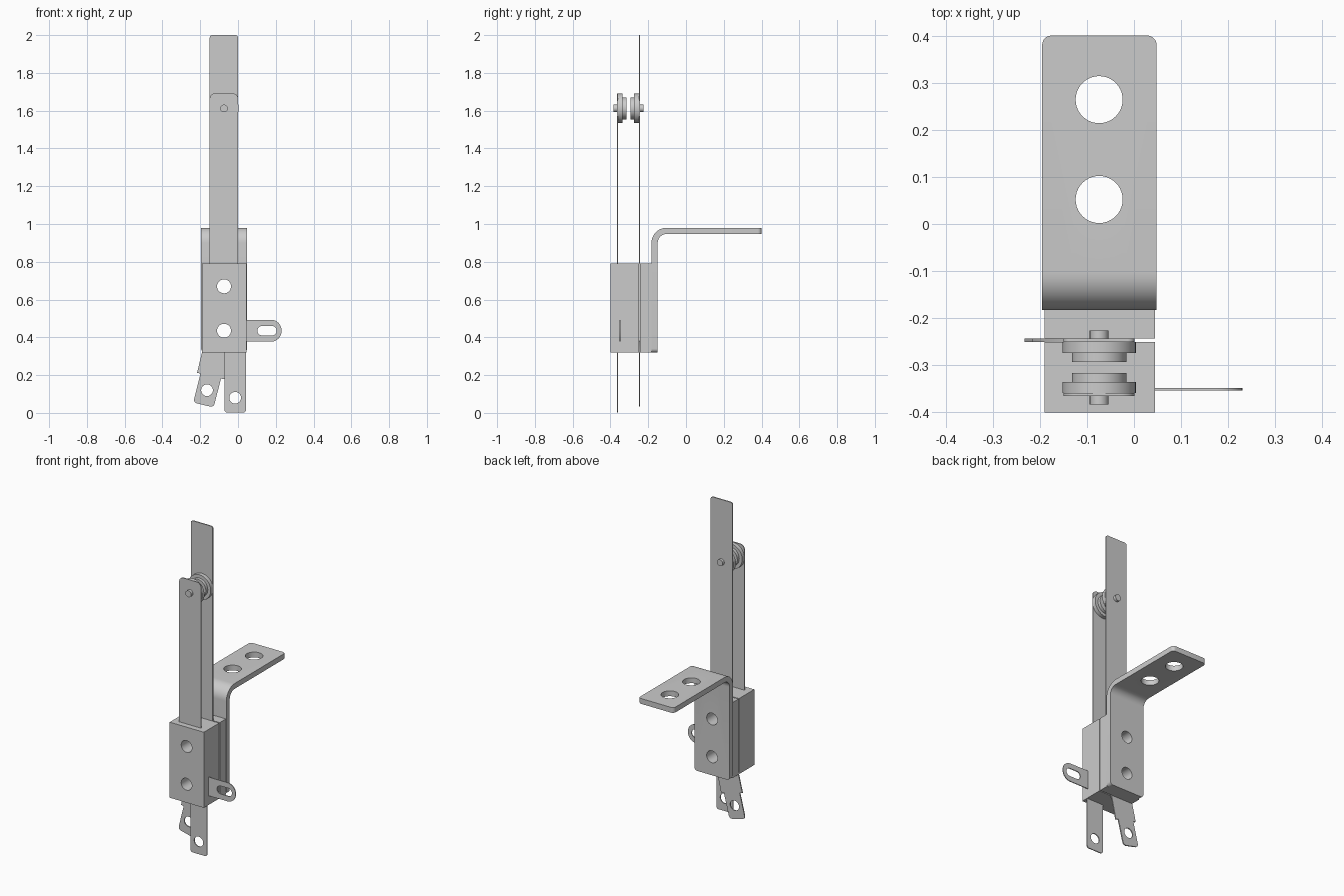
import bpy, bmesh, math
from mathutils import Vector

if "Cube" in bpy.data.objects:
    bpy.data.objects.remove(bpy.data.objects["Cube"])


def fillet(corners, n=8):
    """Outline from (x, z, radius) corners."""
    out = []
    for i, (x, z, r) in enumerate(corners):
        p = Vector((x, z))
        if r <= 0:
            out.append(p)
            continue
        a = (Vector(corners[i - 1][:2]) - p).normalized()
        b = (Vector(corners[(i + 1) % len(corners)][:2]) - p).normalized()
        half = a.angle(b) / 2
        c = p + (a + b).normalized() * r / math.sin(half)
        s = p + a * r / math.tan(half) - c
        e = p + b * r / math.tan(half) - c
        ang = s.angle_signed(e)
        for k in range(n + 1):
            t = -ang * k / n
            out.append(c + Vector((s.x * math.cos(t) - s.y * math.sin(t),
                                   s.x * math.sin(t) + s.y * math.cos(t))))
    return out


def circle(x, z, r, n=32):
    return [Vector((x + r * math.cos(2 * math.pi * k / n),
                    z + r * math.sin(2 * math.pi * k / n))) for k in range(n)]


def box(x0, x1, z0, z1, bottom=0, top=0):
    return fillet([(x0, z0, bottom), (x1, z0, bottom), (x1, z1, top), (x0, z1, top)])


def plate(name, outline, holes, y0, y1, edit=None):
    """Flat XZ shape with holes, thickened from y0 to y1."""
    bm = bmesh.new()
    for loop in [outline] + holes:
        vs = [bm.verts.new((p.x, y0, p.y)) for p in loop]
        for i, v in enumerate(vs):
            bm.edges.new((vs[i - 1], v))
    bmesh.ops.triangle_fill(bm, use_beauty=True, edges=bm.edges[:])
    res = bmesh.ops.extrude_face_region(bm, geom=bm.faces[:], use_keep_orig=True)
    moved = [g for g in res["geom"] if isinstance(g, bmesh.types.BMVert)]
    bmesh.ops.translate(bm, verts=moved, vec=(0, y1 - y0, 0))
    if edit:
        edit(bm)
    bmesh.ops.recalc_face_normals(bm, faces=bm.faces[:])
    mesh = bpy.data.meshes.new(name)
    bm.to_mesh(mesh)
    bm.free()
    ob = bpy.data.objects.new(name, mesh)
    bpy.context.collection.objects.link(ob)
    bpy.ops.object.select_all(action='DESELECT')
    ob.select_set(True)
    bpy.context.view_layer.objects.active = ob
    bpy.ops.object.shade_smooth_by_angle(angle=math.radians(30))
    return ob


CX = -0.074                                   # common centre line
bolts = [circle(CX, z, 0.037) for z in (0.67, 0.435)]

# insulating blocks
plate("front_block", box(-0.19, 0.045, 0.32, 0.79), bolts, -0.40, -0.25)
plate("rear_block", box(-0.19, 0.045, 0.32, 0.79), bolts, -0.243, -0.183)

# front spring blade with its straight solder terminal
plate("front_blade", fillet([
    (-0.15, 1.692, 0.03), (-0.15, 0.37, 0), (-0.072, 0.36, 0), (-0.072, 0.002, 0.015),
    (0.043, 0.002, 0.015), (0.043, 0.36, 0), (0.001, 0.37, 0), (0.001, 1.692, 0.03)]),
    bolts + [circle(-0.015, 0.08, 0.031)], -0.365, -0.359)

# rear spring blade with its slanted, shouldered terminal
plate("rear_blade", fillet([
    (-0.15, 2.0, 0.015), (-0.15, 0.38, 0), (-0.188, 0.33, 0), (-0.217, 0.212, 0),
    (-0.199, 0.208, 0), (-0.237, 0.055, 0.02), (-0.129, 0.029, 0.02),
    (-0.090, 0.182, 0), (-0.071, 0.178, 0), (-0.037, 0.33, 0), (0.001, 0.38, 0),
    (0.001, 2.0, 0.015)]),
    bolts + [circle(-0.164, 0.12, 0.031)], -0.250, -0.243)

# slotted side tab
plate("side_tab", fillet([(0.0, 0.377, 0), (0.23, 0.377, 0.055),
                          (0.23, 0.493, 0.055), (0.0, 0.493, 0)]),
      [box(0.103, 0.205, 0.41, 0.46, 0.0245, 0.0245)], -0.353, -0.348)

# facing contacts with rivet heads
CZ = 1.612
for side, y, d in (("front", -0.359, 1), ("rear", -0.250, -1)):
    for part, r, a, b in (("rivet", 0.02, -0.024, 0.0), ("contact_base", 0.078, 0.0, 0.024),
                          ("contact_tip", 0.058, 0.024, 0.043)):
        plate(f"{side}_{part}", circle(CX, CZ, r, 40), [], y + d * a, y + d * b)

# mounting bracket: flat strip, bent a quarter turn
BY, BZ, R = -0.103, 0.90, 0.0635
ARC = R * math.pi / 2


def bend(bm):
    steps = 10
    for k in range(steps + 1):
        bmesh.ops.bisect_plane(bm, geom=bm.verts[:] + bm.edges[:] + bm.faces[:],
                               plane_co=(0, 0, BZ + ARC * k / steps), plane_no=(0, 0, 1))
    for v in bm.verts:
        s, r = v.co.z - BZ, BY - v.co.y
        if s > 0:
            a = min(s / R, math.pi / 2)
            v.co.y = BY - r * math.cos(a) + max(0, s - ARC)
            v.co.z = BZ + r * math.sin(a)


def along(y):
    return BZ + ARC + y - BY


plate("bracket", box(-0.195, 0.048, 0.32, along(0.4), 0.02, 0.02),
      bolts + [circle(CX, along(y), 0.05, 40) for y in (0.052, 0.264)],
      -0.183, -0.15, bend)
